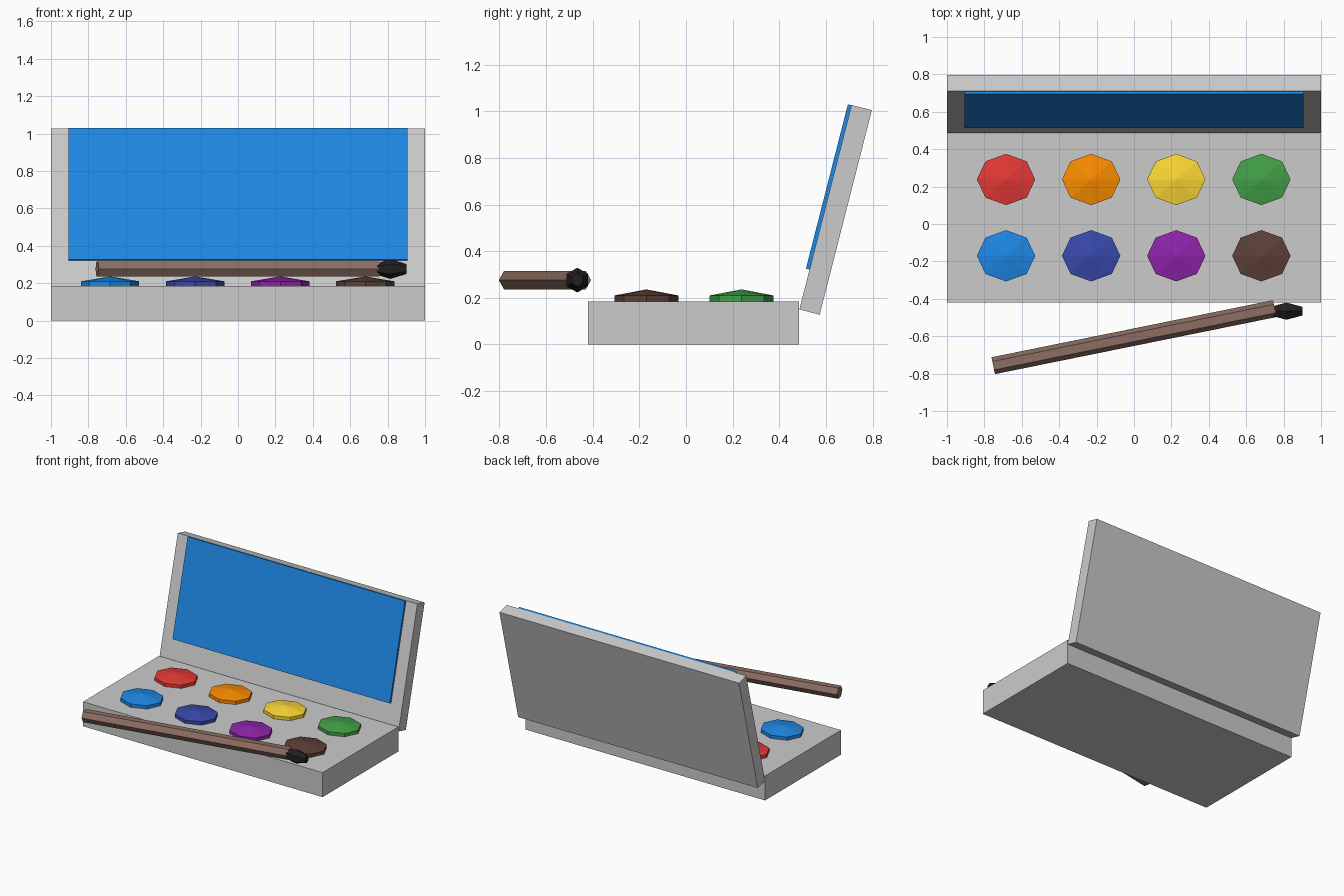
import bpy, bmesh
from math import radians, cos, sin, tau
from mathutils import Matrix, Vector

if "Cube" in bpy.data.objects:
    bpy.data.objects.remove(bpy.data.objects["Cube"])


def paint(obj, hex_color):
    rgb = [int(hex_color[i:i + 2], 16) / 255 for i in (0, 2, 4)]
    lin = [((c + 0.055) / 1.055) ** 2.4 if c > 0.04 else c / 12.92 for c in rgb]
    mat = bpy.data.materials.new(obj.name + "_paint")
    mat.diffuse_color = (*lin, 1)
    mat.use_nodes = True
    mat.node_tree.nodes["Principled BSDF"].inputs["Base Color"].default_value = mat.diffuse_color
    obj.data.materials.append(mat)


def finish(name, bm, matrix, color=None):
    bmesh.ops.recalc_face_normals(bm, faces=bm.faces)
    mesh = bpy.data.meshes.new(name)
    bm.to_mesh(mesh)
    bm.free()
    obj = bpy.data.objects.new(name, mesh)
    bpy.context.collection.objects.link(obj)
    obj.matrix_world = matrix
    if color:
        paint(obj, color)
    return obj


def box(name, lo, hi, matrix=Matrix(), color=None):
    lo, hi = Vector(lo), Vector(hi)
    bm = bmesh.new()
    bmesh.ops.create_cube(bm, size=1)
    for v in bm.verts:
        v.co = (lo + hi) / 2 + v.co * (hi - lo)
    return finish(name, bm, matrix, color)


def turned(name, profile, sides, matrix, color, start=0.0):
    """Faceted solid around local z from (radius, z) rings; radius 0 is a point."""
    bm = bmesh.new()
    rings = []
    for r, z in profile:
        n = sides if r > 0 else 1
        rings.append([bm.verts.new((r * cos(start + tau * i / sides),
                                    r * sin(start + tau * i / sides), z)) for i in range(n)])
    for a, b in zip(rings, rings[1:]):
        for i in range(sides):
            j = (i + 1) % sides
            bm.faces.new([a[i], a[j], b[0]] if len(b) == 1 else [a[i], a[j], b[j], b[i]])
    for ring in (rings[0], rings[-1]):
        if len(ring) > 1:
            bm.faces.new(ring)
    return finish(name, bm, matrix, color)


# Tray
box("tray", (-1, -0.42, 0), (1, 0.485, 0.185))

# Open lid, leaning back from the hinge line, with its inner panel
hinge = Matrix.Translation((0, 0.486, 0.15)) @ Matrix.Rotation(-0.25, 4, 'X')
box("lid", (-1, 0, 0), (1, 0.09, 0.905), hinge)
box("lid_inner_panel", (-0.907, -0.016, 0.177), (0.907, 0.002, 0.904), hinge, "1e88e5")

# Eight octagonal paint pans with shallow pointed tops
rows = [(0.238, ["e53935", "fb8c00", "fdd835", "43a047"]),
        (-0.17, ["1e88e5", "3949ab", "8e24aa", "5d4037"])]
for r, (y, colors) in enumerate(rows):
    for c, color in enumerate(colors):
        place = Matrix.Translation((-0.684 + 0.455 * c, y, 0)) @ Matrix.Diagonal((0.156, 0.137, 1, 1))
        turned(f"paint_pan_{r + 1}_{c + 1}", [(1, 0.16), (1, 0.21), (0, 0.236)], 8, place, color)

# Brush: hexagonal handle and barrel-shaped bristles
along_x = Matrix.Rotation(radians(90), 4, 'Y')
handle = Matrix.Translation((0, -0.605, 0.276)) @ Matrix.Rotation(0.2, 4, 'Z') @ along_x
turned("brush_handle", [(0.046, -0.768), (0.046, 0.768)], 6, handle, "8d6e63", radians(30))
tip = Matrix.Translation((0.815, -0.466, 0.276)) @ along_x
turned("brush_bristles", [(0.027, -0.085), (0.053, 0), (0.027, 0.085)], 6, tip, "212121")
